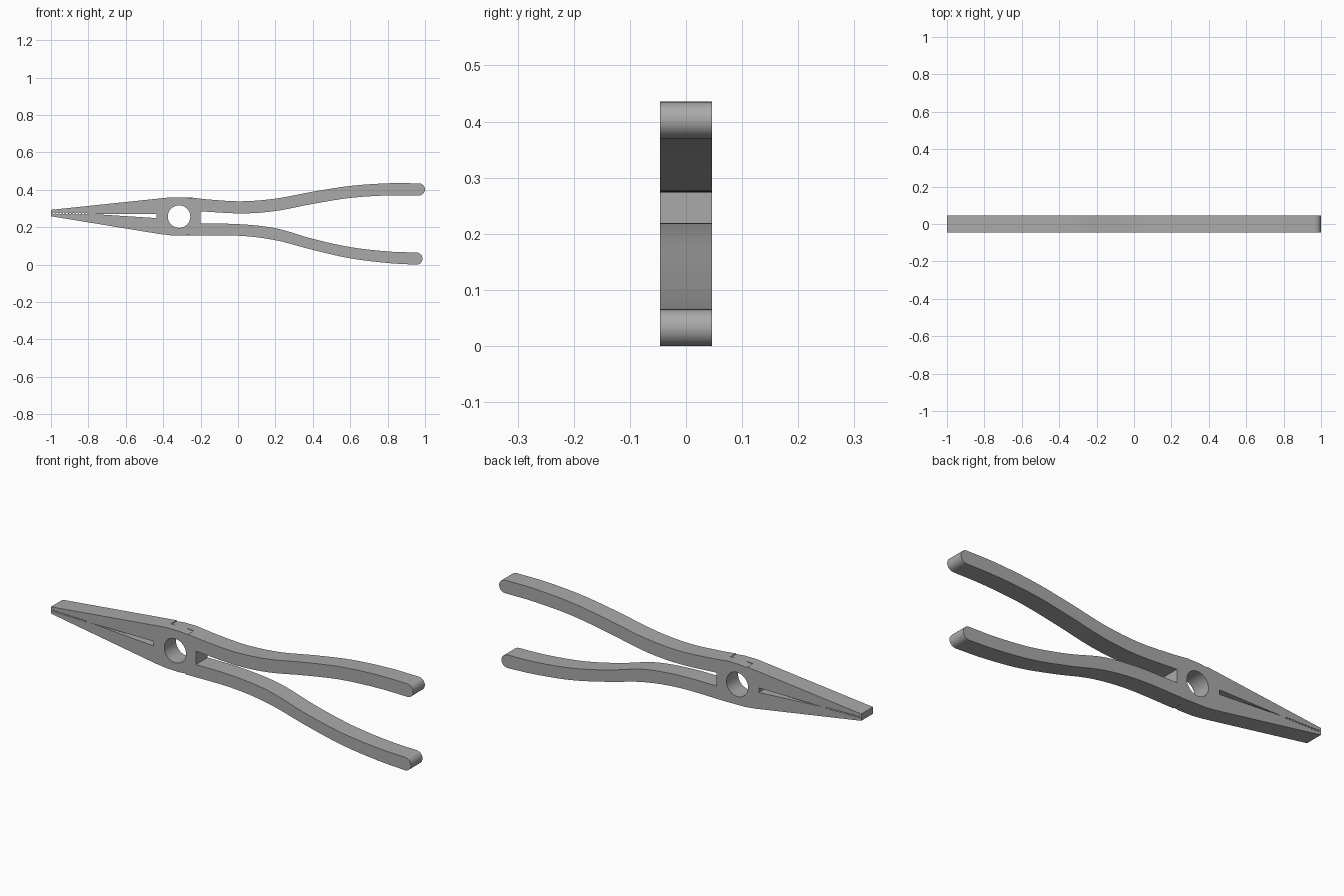
import bpy, bmesh, math
from mathutils import Vector

if "Cube" in bpy.data.objects:
    bpy.data.objects.remove(bpy.data.objects["Cube"], do_unlink=True)

HALF = 0.046  # half the thickness of the plate

steel = bpy.data.materials.new("grey steel")
steel.use_nodes = True
grey = (0.4, 0.4, 0.4, 1)
steel.diffuse_color = grey
steel.node_tree.nodes["Principled BSDF"].inputs["Base Color"].default_value = grey


def smooth(points, steps=6):
    """Curve through the points."""
    pts = [Vector(p) for p in points]
    pts = [2 * pts[0] - pts[1]] + pts + [2 * pts[-1] - pts[-2]]
    out = []
    for a, b, c, d in zip(pts, pts[1:], pts[2:], pts[3:]):
        for i in range(steps):
            t = i / steps
            out.append(b + (c - a) * t / 2 + (2 * a - 5 * b + 4 * c - d) * t * t / 2
                       + (3 * b - a - 3 * c + d) * t ** 3 / 2)
    return out + [pts[-2]]


def arc(x, z, r, start, end, steps):
    angles = [math.radians(start + (end - start) * i / steps) for i in range(steps + 1)]
    return [Vector((x + r * math.cos(a), z + r * math.sin(a))) for a in angles]


def prism(name, outlines, y0, y1):
    """Extrude outlines in the xz plane from y0 to y1."""
    bm = bmesh.new()
    for outline in outlines:
        face = bm.faces.new([bm.verts.new((p[0], y0, p[1])) for p in outline])
        moved = bmesh.ops.extrude_face_region(bm, geom=[face])["geom"]
        bmesh.ops.translate(bm, vec=(0, y1 - y0, 0),
                            verts=[v for v in moved if isinstance(v, bmesh.types.BMVert)])
    bmesh.ops.recalc_face_normals(bm, faces=bm.faces)
    mesh = bpy.data.meshes.new(name)
    bm.to_mesh(mesh)
    bm.free()
    mesh.materials.append(steel)
    obj = bpy.data.objects.new(name, mesh)
    bpy.context.collection.objects.link(obj)
    return obj


def cut(body, name, outlines, y0=-0.1, y1=0.1):
    cutter = prism(name, outlines, y0, y1)
    mod = body.modifiers.new(name, "BOOLEAN")
    mod.operation, mod.solver, mod.object = "DIFFERENCE", "EXACT", cutter
    bpy.ops.object.select_all(action="DESELECT")
    body.select_set(True)
    bpy.context.view_layer.objects.active = body
    bpy.ops.object.modifier_apply(modifier=name)
    bpy.data.objects.remove(cutter, do_unlink=True)


# Handle edges, from the joint to the grip ends
upper_outer = smooth([(-0.26, 0.36), (-0.15, 0.348), (0.02, 0.339), (0.2, 0.353),
                      (0.4, 0.39), (0.6, 0.421), (0.8, 0.435), (0.966, 0.435)])
upper_inner = smooth([(-0.2, 0.285), (0.02, 0.274), (0.2, 0.287),
                      (0.4, 0.325), (0.6, 0.357), (0.8, 0.37), (0.966, 0.37)])
lower_inner = smooth([(-0.2, 0.219), (0, 0.217), (0.2, 0.195), (0.4, 0.138),
                      (0.6, 0.094), (0.8, 0.071), (0.953, 0.065)])
lower_outer = smooth([(-0.25, 0.155), (0, 0.155), (0.2, 0.131), (0.4, 0.079),
                      (0.6, 0.034), (0.8, 0.009), (0.953, 0)])

outline = ([(-1, 0.259), (-1, 0.293), (-0.42, 0.354), (-0.36, 0.36)]
           + upper_outer + arc(0.967, 0.4025, 0.0325, 85, -85, 12) + upper_inner[::-1]
           + lower_inner + arc(0.954, 0.0325, 0.0325, 85, -85, 12) + lower_outer[::-1]
           + [(-0.36, 0.157), (-0.42, 0.164)])
pliers = prism("pliers_body", [outline], -HALF, HALF)

# Pivot hole and the slot between the jaws
cut(pliers, "pivot_hole", [arc(-0.315, 0.257, 0.06, 0, 352.5, 47)])
cut(pliers, "jaw_slot", [[(-0.78, 0.271), (-0.435, 0.272), (-0.435, 0.249)]])

# Row of small gripping teeth at the tip
teeth = []
for i in range(11):
    x, z = -0.985 + i * 0.0175, 0.275 - i * 0.0003
    teeth.append([(x - 0.0075, z), (x, z + 0.005), (x + 0.0075, z), (x, z - 0.005)])
cut(pliers, "grip_teeth", teeth)

# Shallow steps where the two halves lap over each other
for x, reach, y0, y1 in ((-0.37, 0.05, 0, 0.1), (-0.245, -0.05, -0.1, 0)):
    cut(pliers, "upper_step", [[(x, 0.37), (x, 0.355), (x + reach, 0.3605), (x + reach, 0.37)]], y0, y1)
cut(pliers, "lower_step", [[(-0.26, 0.14), (-0.26, 0.159), (-0.3, 0.155), (-0.3, 0.14)]], -0.1, 0)

bpy.ops.object.shade_smooth_by_angle(angle=math.radians(30))
